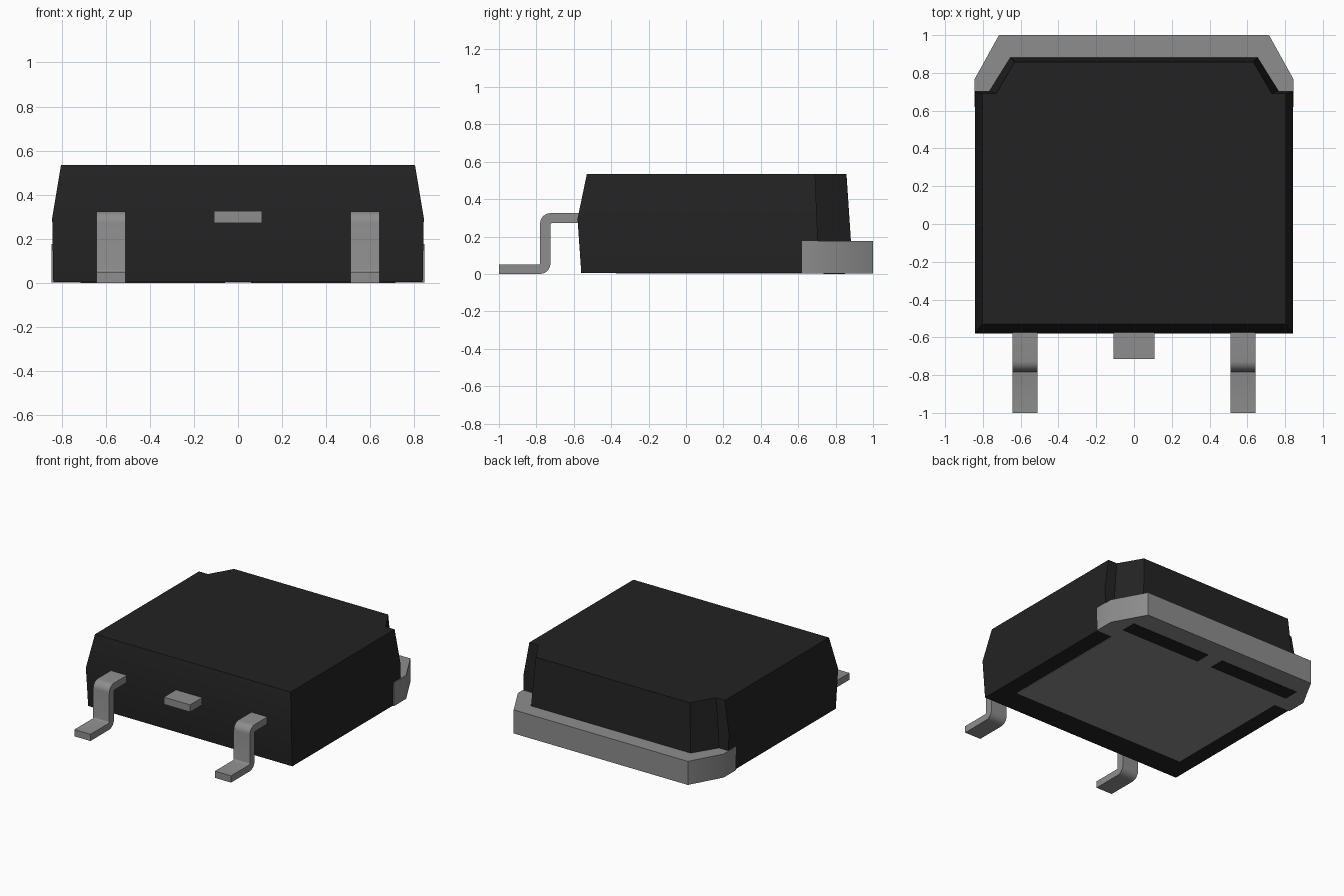
import bpy, bmesh, math

cube = bpy.data.objects.get("Cube")
if cube:
    bpy.data.objects.remove(cube, do_unlink=True)


def material(name, value):
    m = bpy.data.materials.new(name)
    m.use_nodes = True
    col = (value, value, value, 1)
    m.diffuse_color = col
    m.node_tree.nodes["Principled BSDF"].inputs["Base Color"].default_value = col
    return m


BLACK = material("black plastic", 0.0165)
METAL = material("grey metal", 0.27)


def loft(name, rings, mat, smooth=35):
    """Join closed rings of equal length and cap both ends."""
    bm = bmesh.new()
    loops = [[bm.verts.new(p) for p in ring] for ring in rings]
    n = len(loops[0])
    for a, b in zip(loops, loops[1:]):
        for i in range(n):
            j = (i + 1) % n
            bm.faces.new((a[i], a[j], b[j], b[i]))
    bm.faces.new(loops[0][::-1])
    bm.faces.new(loops[-1])
    bmesh.ops.recalc_face_normals(bm, faces=bm.faces)
    me = bpy.data.meshes.new(name)
    bm.to_mesh(me)
    bm.free()
    me.materials.append(mat)
    ob = bpy.data.objects.new(name, me)
    bpy.context.collection.objects.link(ob)
    bpy.ops.object.select_all(action='DESELECT')
    ob.select_set(True)
    bpy.context.view_layer.objects.active = ob
    bpy.ops.object.shade_smooth_by_angle(angle=math.radians(smooth))
    return ob


def prism(name, outline, z0, z1, mat):
    return loft(name, [[(x, y, z) for x, y in outline] for z in (z0, z1)], mat)


def mirrored(half):
    """Complete an outline given on the +x side, from front to back."""
    return half + [(-x, y) for x, y in reversed(half)]


# Moulded body: half width, front, notch and back positions at each height
def body_ring(z, w, front, notch, back, c1, c2):
    pts = mirrored([(w, front), (w, notch), (c1, notch), (c2, back)])
    return [(x, y, z) for x, y in pts]


loft("body", [
    body_ring(0.005, 0.838, -0.56, 0.712, 0.893, 0.776, 0.664),
    body_ring(0.295, 0.843, -0.58, 0.70, 0.874, 0.757, 0.648),
    body_ring(0.535, 0.803, -0.53, 0.69, 0.858, 0.73, 0.632),
], BLACK, smooth=20)

# Metal tab at the back, continuing as the exposed pad underneath
prism("heat_tab", mirrored([(0.715, -0.375), (0.715, 0.62), (0.845, 0.62),
                            (0.845, 0.765), (0.715, 1.0)]), 0.002, 0.177, METAL)

# Plastic-filled slots in the underside of the tab
for side, s in (("left", 1), ("right", -1)):
    prism(side + "_slot_fill", [(s * 0.06, 0.735), (s * 0.715, 0.735),
                                (s * 0.715, 0.85), (s * 0.06, 0.85)], 0.0, 0.006, BLACK)


# Bent leads: side profile with rounded outer and inner bends
def arc(cy, cz, r, a0, a1, n=6):
    return [(cy + r * math.cos(math.radians(a0 + (a1 - a0) * i / n)),
             cz + r * math.sin(math.radians(a0 + (a1 - a0) * i / n)))
            for i in range(n + 1)]


profile = ([(-0.5, 0.325)] + arc(-0.725, 0.27, 0.055, 90, 180)
           + arc(-0.79, 0.06, 0.01, 0, -90, 3)
           + [(-1.0, 0.05), (-1.0, 0.0)]
           + arc(-0.78, 0.055, 0.055, -90, 0)
           + arc(-0.715, 0.262, 0.01, 180, 90, 3) + [(-0.5, 0.272)])
for side, cx in (("left", 0.577), ("right", -0.577)):
    loft(side + "_lead", [[(cx + d, y, z) for y, z in profile]
                          for d in (-0.066, 0.066)], METAL)

# Short cropped centre lead
prism("centre_lead", mirrored([(0.108, -0.715), (0.108, -0.5)]), 0.272, 0.325, METAL)
